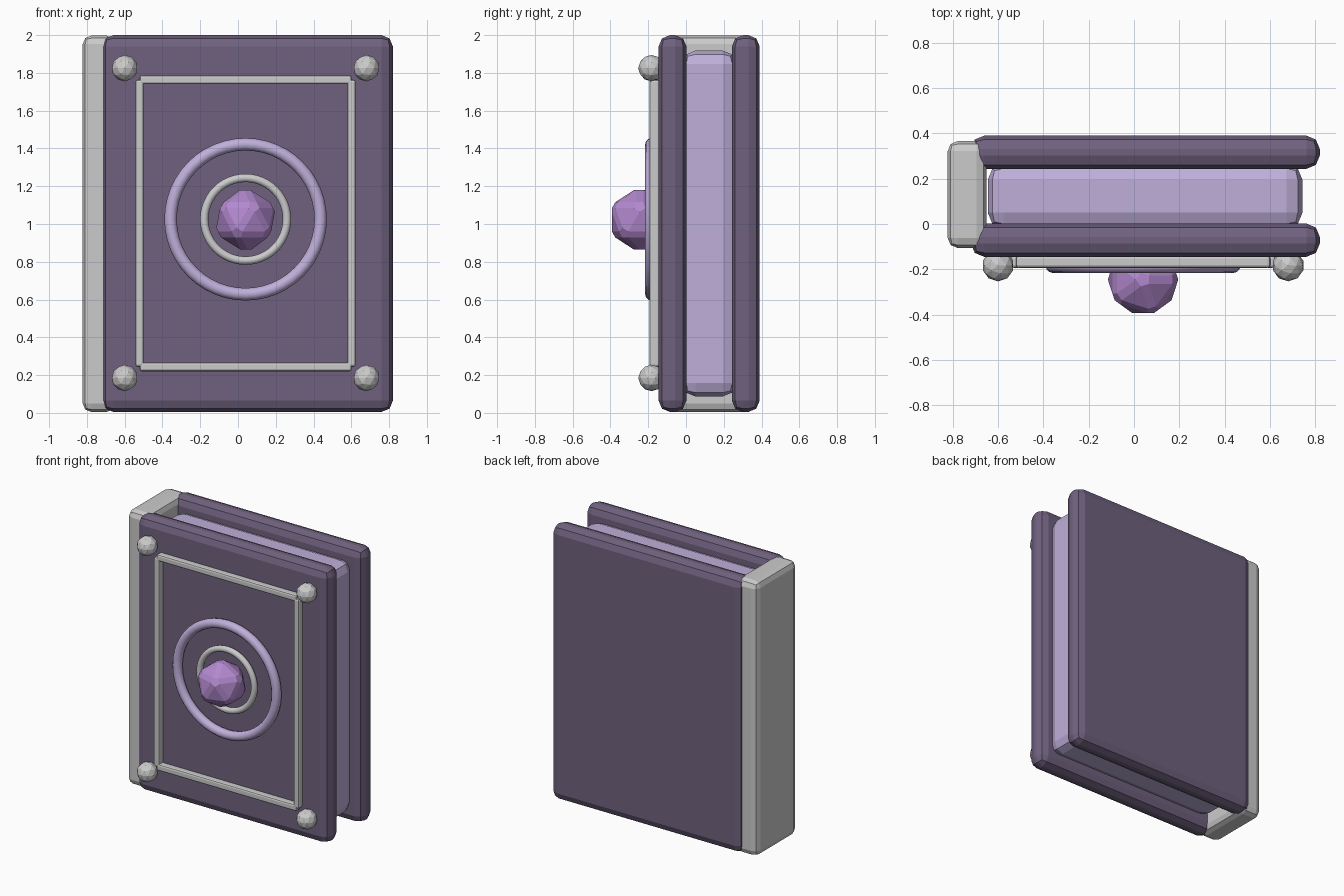
import bpy
import math

if "Cube" in bpy.data.objects:
    bpy.data.objects.remove(bpy.data.objects["Cube"])


def material(name, rgb):
    m = bpy.data.materials.new(name)
    m.diffuse_color = (*rgb, 1)
    m.use_nodes = True
    m.node_tree.nodes["Principled BSDF"].inputs["Base Color"].default_value = m.diffuse_color
    return m


COVER = material("dark_purple", (0.16, 0.12, 0.21))
LILAC = material("lilac", (0.52, 0.43, 0.70))
GEM = material("violet", (0.45, 0.25, 0.62))


def finish(name, mat=None, bevel=0, segments=2):
    ob = bpy.context.object
    ob.name = name
    if mat:
        ob.data.materials.append(mat)
    if bevel:
        b = ob.modifiers.new("bevel", 'BEVEL')
        b.width, b.segments = bevel, segments
    return ob


def box(name, x, y, z, bevel, mat=None, segments=2):
    """Bevelled box given by its (min, max) extents on each axis."""
    ext = (x, y, z)
    bpy.ops.mesh.primitive_cube_add(size=1, location=[(a + b) / 2 for a, b in ext])
    bpy.context.object.scale = [b - a for a, b in ext]
    bpy.ops.object.transform_apply(location=False, rotation=False, scale=True)
    return finish(name, mat, bevel, segments)


def ring(name, major, minor, mat=None):
    bpy.ops.mesh.primitive_torus_add(
        location=(0.04, -0.183, 1.025), rotation=(math.pi / 2, 0, 0),
        major_radius=major, minor_radius=minor,
        major_segments=48, minor_segments=12)
    finish(name, mat)
    bpy.ops.object.shade_smooth()


# covers, page block and spine
box("front_cover", (-0.72, 0.82), (-0.145, 0.002), (0.005, 2.0), 0.06, COVER)
box("back_cover", (-0.72, 0.82), (0.243, 0.39), (0.005, 2.0), 0.06, COVER)
box("pages", (-0.645, 0.743), (-0.02, 0.265), (0.087, 1.918), 0.07, LILAC)
box("spine", (-0.822, -0.65), (-0.106, 0.366), (0.005, 1.997), 0.045)

# raised frame on the front cover
FY = (-0.193, -0.14)
for side, x in (("left", -0.521), ("right", 0.601)):
    box(f"frame_{side}", (x - 0.022, x + 0.022), FY, (0.244, 1.764), 0.012)
for side, z in (("bottom", 0.244), ("top", 1.764)):
    box(f"frame_{side}", (-0.521, 0.601), FY, (z - 0.024, z + 0.024), 0.012)

# corner studs
for i, (x, z) in enumerate((x, z) for x in (-0.6, 0.68) for z in (0.185, 1.825)):
    bpy.ops.mesh.primitive_ico_sphere_add(subdivisions=2, radius=0.07,
                                          location=(x, -0.183, z))
    finish(f"corner_stud_{i + 1}")

# central rings and gem
ring("outer_ring", 0.397, 0.033, LILAC)
ring("inner_ring", 0.219, 0.022)
bpy.ops.mesh.primitive_ico_sphere_add(subdivisions=1, radius=0.182,
                                      location=(0.04, -0.245, 1.022))
finish("gem", GEM, 0.02, 1)
